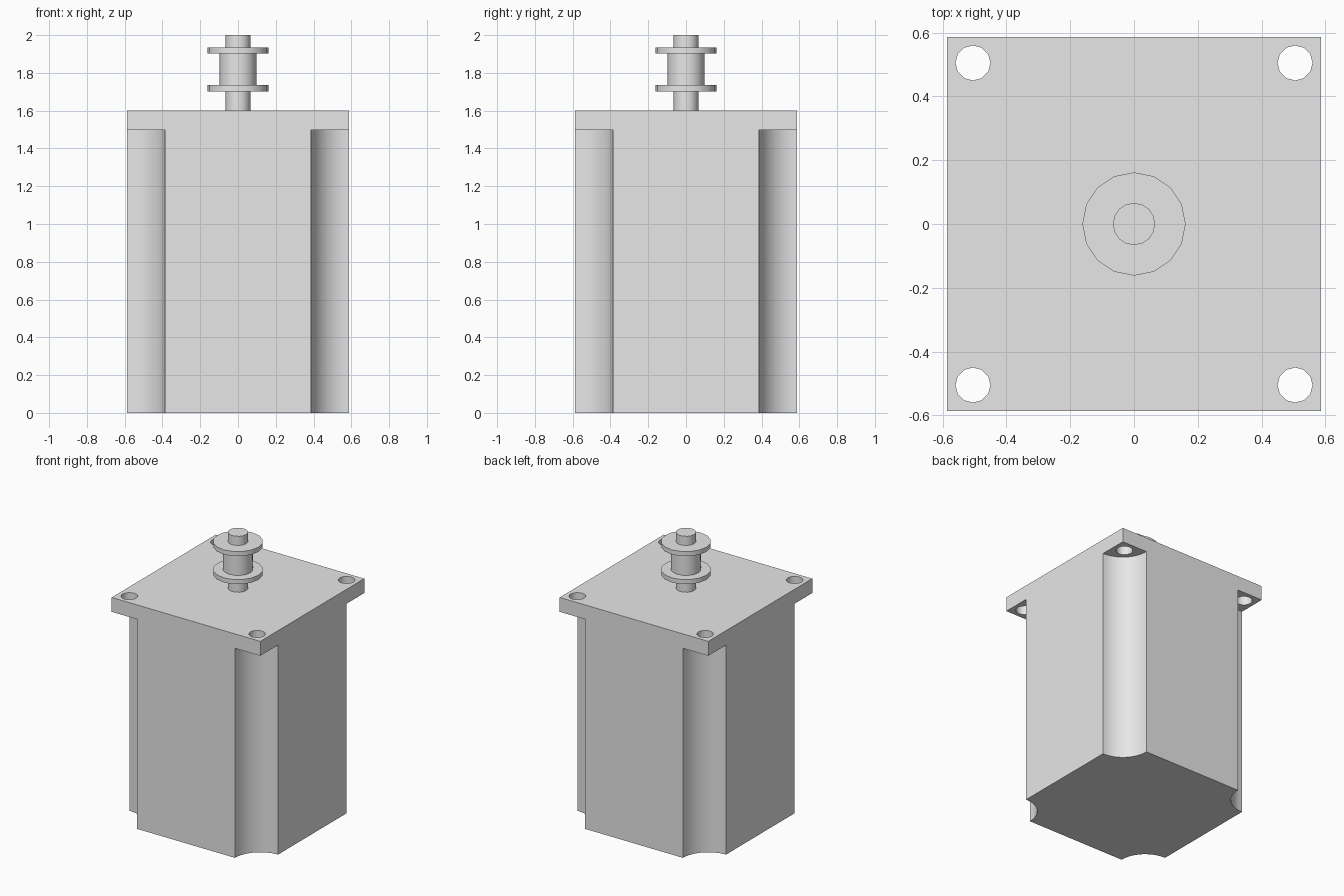
import bpy, bmesh
from math import cos, sin, pi, radians

cube = bpy.data.objects.get("Cube")
if cube:
    bpy.data.objects.remove(cube, do_unlink=True)

grey = bpy.data.materials.new("light grey")
grey.use_nodes = True
grey.diffuse_color = (0.8, 0.8, 0.8, 1)
grey.node_tree.nodes["Principled BSDF"].inputs["Base Color"].default_value = grey.diffuse_color

HALF = 0.587          # half width of the motor
NOTCH = 0.2           # radius of the scooped corners
BOLT = 0.505          # bolt hole offset from the centre
CORNERS = [(1, 1), (-1, 1), (-1, -1), (1, -1)]


def circle(x, y, r, n):
    return [(x + r * cos(2 * pi * i / n), y + r * sin(2 * pi * i / n)) for i in range(n)]


def extrude(name, loops, z0, z1):
    """Fill an outline (with optional hole loops) and extrude it upwards."""
    bm = bmesh.new()
    for loop in loops:
        vs = [bm.verts.new((x, y, z0)) for x, y in loop]
        for a, b in zip(vs, vs[1:] + vs[:1]):
            bm.edges.new((a, b))
    bmesh.ops.triangle_fill(bm, edges=bm.edges[:], use_beauty=True)
    ret = bmesh.ops.extrude_face_region(bm, geom=bm.faces[:], use_keep_orig=True)
    top = [g for g in ret["geom"] if isinstance(g, bmesh.types.BMVert)]
    bmesh.ops.translate(bm, verts=top, vec=(0, 0, z1 - z0))
    bmesh.ops.recalc_face_normals(bm, faces=bm.faces[:])
    return finish(name, bm)


def finish(name, bm):
    mesh = bpy.data.meshes.new(name)
    bm.to_mesh(mesh)
    bm.free()
    mesh.materials.append(grey)
    ob = bpy.data.objects.new(name, mesh)
    bpy.context.collection.objects.link(ob)
    bpy.ops.object.select_all(action="DESELECT")
    ob.select_set(True)
    bpy.context.view_layer.objects.active = ob
    bpy.ops.object.shade_smooth_by_angle(angle=radians(35))
    return ob


# Motor body: square column with a quarter-round scoop along each corner
outline = []
for k, (sx, sy) in enumerate(CORNERS):
    arc = [(sx * (HALF - NOTCH * cos(a)), sy * (HALF - NOTCH * sin(a)))
           for a in (pi / 2 * i / 12 for i in range(13))]
    outline += arc if k % 2 == 0 else arc[::-1]
# each arc runs counter-clockwise so that the flat sides join up
outline = []
for k, (sx, sy) in enumerate(CORNERS):
    start = pi + k * pi / 2
    outline += [(sx * HALF + NOTCH * cos(start + pi / 2 - pi / 2 * i / 12),
                 sy * HALF + NOTCH * sin(start + pi / 2 - pi / 2 * i / 12))
                for i in range(13)]
extrude("motor_body", [outline], 0, 1.497)

# Mounting flange with four bolt holes
square = [(sx * HALF, sy * HALF) for sx, sy in CORNERS]
holes = [circle(sx * BOLT, sy * BOLT, 0.055, 12) for sx, sy in CORNERS]
extrude("mounting_flange", [square] + holes, 1.497, 1.6)

# Shaft and pulley
extrude("shaft", [circle(0, 0, 0.066, 16)], 1.6, 2.0)
extrude("pulley_hub", [circle(0, 0, 0.097, 16)], 1.72, 1.92)
for name, z in (("pulley_lower_rim", 1.702), ("pulley_upper_rim", 1.902)):
    extrude(name, [circle(0, 0, 0.162, 16)], z, z + 0.033)
